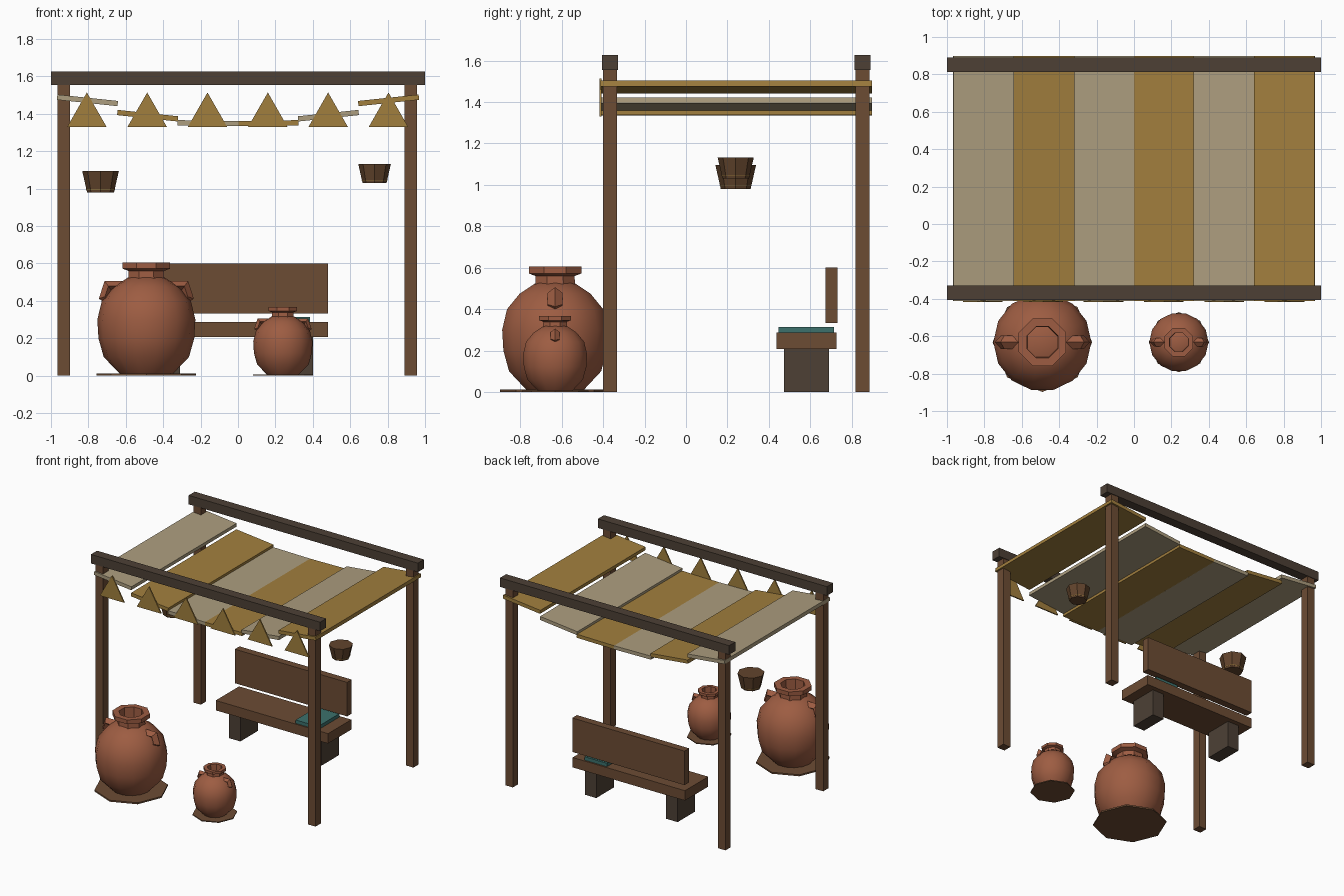
import bpy, bmesh
from math import sin, cos, pi, radians
from mathutils import Matrix

if "Cube" in bpy.data.objects:
    bpy.data.objects.remove(bpy.data.objects["Cube"])


def material(name, r, g, b):
    m = bpy.data.materials.new(name)
    m.diffuse_color = [(c / 255) ** 2.2 for c in (r, g, b)] + [1]
    m.use_nodes = True
    m.node_tree.nodes["Principled BSDF"].inputs["Base Color"].default_value = m.diffuse_color
    return m


WOOD = material("wood", 108, 77, 55)
DARK = material("dark_wood", 78, 66, 56)
GOLD = material("gold_cloth", 160, 126, 64)
SAND = material("sand_cloth", 171, 156, 126)
CLAY = material("clay", 156, 93, 68)
TEAL = material("teal", 62, 112, 108)
BUCKET = material("bucket_wood", 98, 70, 48)


def finish(name, bm, mat, smooth=False):
    bmesh.ops.recalc_face_normals(bm, faces=bm.faces)
    me = bpy.data.meshes.new(name)
    bm.to_mesh(me)
    bm.free()
    me.materials.append(mat)
    ob = bpy.data.objects.new(name, me)
    bpy.context.collection.objects.link(ob)
    if smooth:
        bpy.ops.object.select_all(action='DESELECT')
        ob.select_set(True)
        bpy.context.view_layer.objects.active = ob
        bpy.ops.object.shade_smooth_by_angle(angle=radians(40))
    return ob


def box(name, x, y, z, mat, tilt=0):
    """Box from (min, max) ranges, optionally tilted about y."""
    bm = bmesh.new()
    bmesh.ops.create_cube(bm, size=1)
    bm.transform(Matrix.Diagonal((x[1] - x[0], y[1] - y[0], z[1] - z[0], 1)))
    ob = finish(name, bm, mat)
    ob.location = [(a + b) / 2 for a, b in (x, y, z)]
    ob.rotation_euler.y = tilt
    return ob


def lathe(name, profile, sides, loc, mat, scale=1, smooth=False):
    """Revolve (radius, height) points and cap both ends."""
    bm = bmesh.new()
    rings = [[bm.verts.new((r * cos(2 * pi * i / sides), r * sin(2 * pi * i / sides), z))
              for i in range(sides)] for r, z in profile]
    for a, b in zip(rings, rings[1:]):
        for i in range(sides):
            j = (i + 1) % sides
            bm.faces.new((a[i], a[j], b[j], b[i]))
    bm.faces.new(rings[0])
    bm.faces.new(rings[-1])
    bm.transform(Matrix.Scale(scale, 4))
    ob = finish(name, bm, mat, smooth)
    ob.location = loc
    return ob


# Frame: posts and two long beams
for row, y in (("front", -0.367), ("back", 0.852)):
    for side, x in (("left", -0.931), ("right", 0.924)):
        box(f"{row}_{side}_post", (x - .033, x + .033), (y - .033, y + .033), (0, 1.56), WOOD)
    box(f"{row}_beam", (-1, 1), (y - .038, y + .038), (1.555, 1.626), DARK)

# Sagging canopy strips
for i, (z, tilt) in enumerate([(1.472, 6), (1.39, 6), (1.35, 0.8), (1.35, -0.8), (1.39, -6), (1.472, -6)]):
    x = (i - 2.5) * 0.322
    box(f"canopy_strip_{i + 1}", (x - .163, x + .163), (-.412, .899), (z - .014, z + .014),
        GOLD if i % 2 else SAND, radians(tilt))

# Triangular pennants along the front
for i in range(6):
    bm = bmesh.new()
    face = bm.faces.new([bm.verts.new(p) for p in ((-.106, 0, 0), (.106, 0, 0), (0, 0, .185))])
    ext = bmesh.ops.extrude_face_region(bm, geom=[face], use_keep_orig=True)
    bmesh.ops.translate(bm, vec=(0, .01, 0),
                        verts=[v for v in ext["geom"] if isinstance(v, bmesh.types.BMVert)])
    finish(f"pennant_{i + 1}", bm, GOLD).location = (-.808 + i * .3225, -.418, 1.329)

# Hanging buckets with a thin hoop near the base
for side, x, z, s in (("left", -.735, .98, 1), ("right", .73, 1.03, .89)):
    lathe(f"{side}_bucket", [(.072, 0), (.098, .115)], 8, (x, .24, z), BUCKET, s)
    lathe(f"{side}_bucket_hoop", [(.077, .014), (.078, .018)], 8, (x, .24, z), GOLD, s)

# Bench with backrest and folded cloth
box("bench_seat", (-.5, .48), (.437, .727), (.208, .286), WOOD)
box("bench_back", (-.5, .48), (.674, .732), (.332, .6), WOOD)
for side, x in (("left", -.36), ("right", .35)):
    box(f"bench_{side}_leg", (x - .05, x + .05), (.472, .69), (0, .21), DARK)
box("folded_cloth", (.19, .385), (.447, .715), (.286, .313), TEAL)


# Clay jars: stand, body, open neck, water and two loop handles
def jar(name, x, y, s):
    loc = (x, y, 0)
    lathe(f"{name}_stand", [(.266, 0), (.266, .012)], 8, loc, WOOD, s)
    body = [(.14, .008), (.228, .1), (.256, .2), (.262, .3), (.238, .4), (.175, .475), (.098, .525)]
    lathe(f"{name}_body", body, 14, loc, CLAY, s, True)
    neck = [(.105, .49), (.102, .56), (.137, .572), (.137, .605), (.09, .605), (.086, .5)]
    lathe(f"{name}_neck", neck, 8, loc, CLAY, s, True).rotation_euler.z = pi / 8
    lathe(f"{name}_water", [(.088, .498), (.088, .506)], 8, loc, TEAL, s).rotation_euler.z = pi / 8
    for side, sign in (("left", -1), ("right", 1)):
        bm = bmesh.new()
        rings = []
        for i in range(5):
            a = radians(-18 + 72 * i)
            ring = []
            for k in range(4):
                r = .05 + .034 * cos(k * pi / 2)
                ring.append(bm.verts.new((sign * (.174 + r * cos(a)) * s,
                                          .036 * sin(k * pi / 2) * s, (.438 + r * sin(a)) * s)))
            rings.append(ring)
        for i in range(5):
            p, q = rings[i], rings[(i + 1) % 5]
            for k in range(4):
                m = (k + 1) % 4
                bm.faces.new((p[k], p[m], q[m], q[k]))
        finish(f"{name}_{side}_handle", bm, CLAY).location = loc


jar("large_jar", -.49, -.632, 1)
jar("small_jar", .24, -.632, .605)
